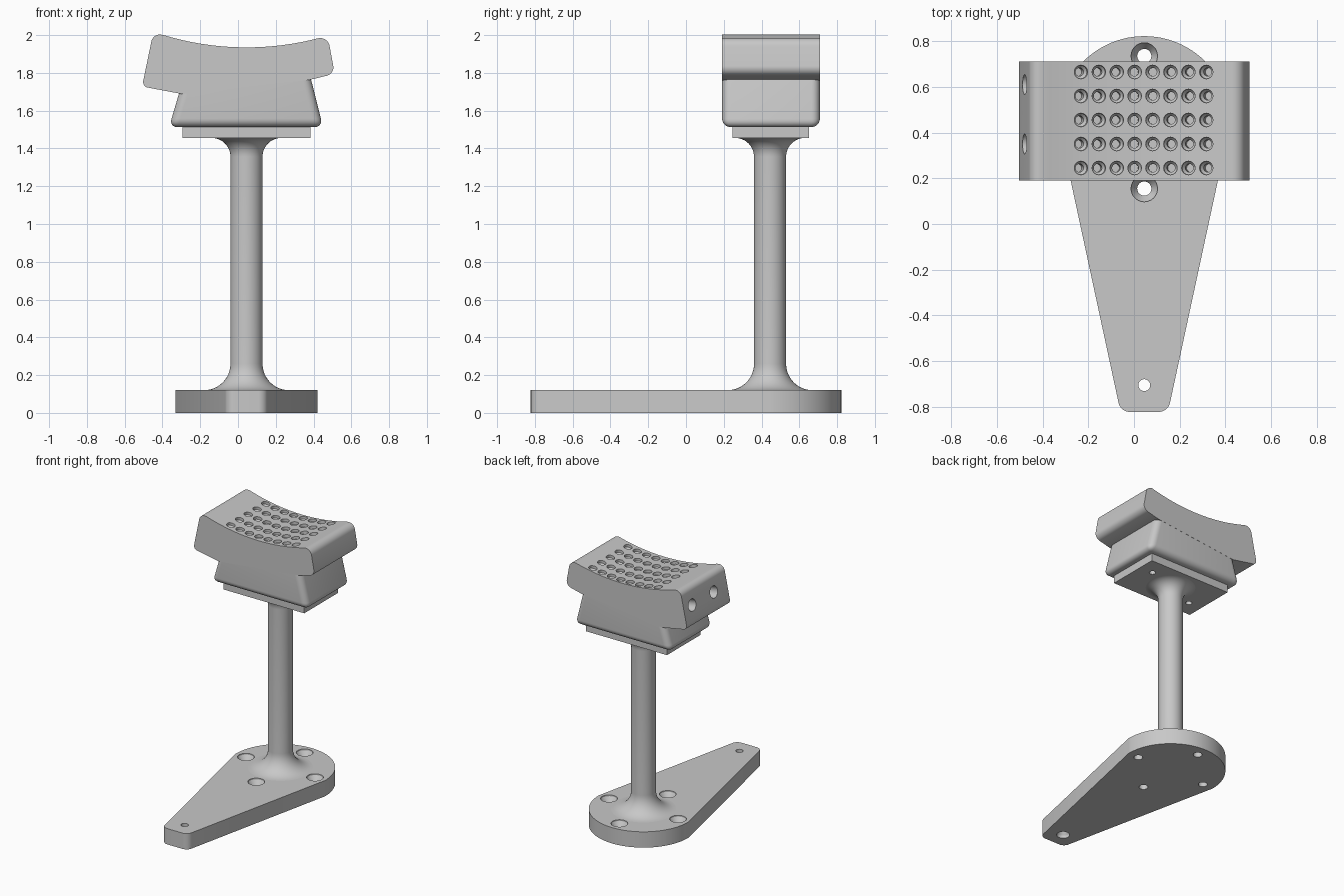
import bpy, bmesh, math
from mathutils import Vector, Matrix

if "Cube" in bpy.data.objects:
    bpy.data.objects.remove(bpy.data.objects["Cube"], do_unlink=True)

grey = bpy.data.materials.new("plain grey")
grey.use_nodes = True
grey.diffuse_color = (0.578, 0.578, 0.578, 1)
grey.node_tree.nodes["Principled BSDF"].inputs["Base Color"].default_value = grey.diffuse_color

CX, CY = 0.045, 0.445      # post axis
BASE_TOP = 0.12


def make_object(name, bm):
    bmesh.ops.recalc_face_normals(bm, faces=bm.faces)
    mesh = bpy.data.meshes.new(name)
    bm.to_mesh(mesh)
    bm.free()
    mesh.materials.append(grey)
    obj = bpy.data.objects.new(name, mesh)
    bpy.context.collection.objects.link(obj)
    return obj


def lathe(bm, profile, place, seg=24):
    """Closed solid of revolution from (radius, height) pairs."""
    rings = []
    for r, z in profile:
        angles = [2 * math.pi * i / seg for i in range(seg)]
        rings.append([bm.verts.new(place @ Vector((r * math.cos(a), r * math.sin(a), z))) for a in angles])
    for low, high in zip(rings, rings[1:]):
        for i in range(seg):
            j = (i + 1) % seg
            bm.faces.new((low[i], low[j], high[j], high[i]))
    bm.faces.new(rings[0][::-1])
    bm.faces.new(rings[-1])


def round_corners(corners, steps=8):
    """Corners are (x, y, radius); zero radius stays sharp."""
    out = []
    for i, (x, y, r) in enumerate(corners):
        p = Vector((x, y))
        if r == 0:
            out.append(p)
            continue
        a = (Vector(corners[i - 1][:2]) - p).normalized()
        b = (Vector(corners[(i + 1) % len(corners)][:2]) - p).normalized()
        half = a.angle(b) / 2
        centre = p + (a + b).normalized() * (r / math.sin(half))
        start = p + a * (r / math.tan(half)) - centre
        end = p + b * (r / math.tan(half)) - centre
        for k in range(steps + 1):
            out.append(centre + start.lerp(end, k / steps).normalized() * r)
    return out


def prism(points, offset):
    bm = bmesh.new()
    face = bm.faces.new([bm.verts.new(p) for p in points])
    new = bmesh.ops.extrude_face_region(bm, geom=[face])["geom"]
    bmesh.ops.translate(bm, vec=offset, verts=[g for g in new if isinstance(g, bmesh.types.BMVert)])
    # the extrusion keeps the starting face, so the solid is closed
    return bm


def block(low, high):
    bm = bmesh.new()
    bmesh.ops.create_cube(bm, size=1)
    for v in bm.verts:
        v.co = [h if c > 0 else l for c, l, h in zip(v.co, low, high)]
    return bm


def drill(obj, bm):
    """Cut the solids in bm out of obj and discard the cutter."""
    cutter = make_object("hole_cutter", bm)
    cutter.hide_render = True
    mod = obj.modifiers.new("holes", 'BOOLEAN')
    mod.operation, mod.solver, mod.object = 'DIFFERENCE', 'EXACT', cutter
    graph = bpy.context.evaluated_depsgraph_get()
    graph.update()
    mesh = bpy.data.meshes.new_from_object(obj.evaluated_get(graph))
    obj.modifiers.clear()
    obj.data = mesh
    bpy.data.objects.remove(cutter, do_unlink=True)


# Base: half disc tapering to a rounded toe
R = 0.377
outline = [(CX - 0.104, -0.822, 0.05), (CX + 0.104, -0.822, 0.05)]
outline += [(CX + R * math.cos(t), CY + R * math.sin(t), 0)
            for t in (math.pi * i / 48 for i in range(49))]
base = make_object("base", prism([(p.x, p.y, 0) for p in round_corners(outline)], (0, 0, BASE_TOP)))
holes = bmesh.new()
for i in range(4):
    a = i * math.pi / 2
    spot = Matrix.Translation((CX + 0.29 * math.cos(a), CY + 0.29 * math.sin(a), 0))
    lathe(holes, [(0.031, -0.02), (0.031, 0.07), (0.058, 0.11), (0.058, 0.14)], spot)
lathe(holes, [(0.045, -0.02), (0.045, 0.02), (0.026, 0.05), (0.026, 0.14)],
      Matrix.Translation((CX, -0.705, 0)))
drill(base, holes)

# Post with a flared foot and neck
POST, FOOT, NECK, NECK_TOP = 0.085, 0.14, 0.10, 1.456
profile = []
for i in range(13):
    a = math.pi / 2 * i / 12
    profile.append((POST + FOOT * (1 - math.sin(a)), BASE_TOP + FOOT * (1 - math.cos(a))))
for i in range(13):
    a = math.pi / 2 * i / 12
    profile.append((POST + NECK * (1 - math.cos(a)), NECK_TOP - NECK * (1 - math.sin(a))))
bm = bmesh.new()
lathe(bm, profile, Matrix.Translation((CX, CY, 0)), 48)
post = make_object("post", bm)

# Mounting plate with two screw holes underneath
plate = make_object("mounting_plate", block((-0.295, 0.245, 1.455), (0.385, 0.65, 1.517)))
holes = bmesh.new()
for s in (-1, 1):
    lathe(holes, [(0.022, -0.02), (0.022, 0.05)],
          Matrix.Translation((CX + s * 0.23, CY + s * 0.08, 1.455)))
drill(plate, holes)

# Lower head: tapered block with rounded edges
bm = block((-0.365, 0.191, 1.513), (0.45, 0.709, 1.8))
for v in bm.verts:
    if v.co.z > 1.7:
        v.co.x = 0.378 if v.co.x > 0 else -0.28
edges = [e for e in bm.edges if min(v.co.z for v in e.verts) < 1.7]
bmesh.ops.bevel(bm, geom=edges, offset=0.045, segments=6, profile=0.5, affect='EDGES')
lower_head = make_object("lower_head", bm)

# Upper head: saddle profile with a shallow concave top
ARC = 1.51
arc_centre = Vector((CX, 1.935 + ARC))


def arc_z(x):
    return arc_centre.y - math.sqrt(ARC ** 2 - (x - CX) ** 2)


saddle = [(-0.508, 1.728, 0.03), (-0.295, 1.688, 0), (0.375, 1.762, 0),
          (0.512, 1.795, 0.045), (0.475, 1.996, 0.05)]
for i in range(33):
    x = 0.41 - 0.805 * i / 32
    saddle.append((x, arc_z(x), 0))
saddle.append((-0.45, 2.008, 0.045))
upper_head = make_object("upper_head", prism([(p.x, 0.19, p.y) for p in round_corners(saddle)], (0, 0.52, 0)))

holes = bmesh.new()
for col in range(8):
    x = -0.232 + 0.0783 * col
    normal = Vector((arc_centre.x - x, 0, arc_centre.y - arc_z(x))).normalized()
    tilt = Vector((0, 0, 1)).rotation_difference(normal).to_matrix().to_4x4()
    for row in range(5):
        spot = Matrix.Translation((x, 0.245 + 0.105 * row, arc_z(x))) @ tilt
        lathe(holes, [(0.018, -0.08), (0.018, -0.035), (0.03, -0.02), (0.03, 0.03)], spot, 16)
side = Vector((-0.986, 0, 0.165))
tilt = Vector((0, 0, 1)).rotation_difference(side).to_matrix().to_4x4()
for y in (0.35, 0.61):
    lathe(holes, [(0.044, -0.1), (0.044, 0.03)], Matrix.Translation((-0.482, y, 1.87)) @ tilt)
drill(upper_head, holes)

# Smooth shading with crisp edges
for obj in (base, post, plate, lower_head, upper_head):
    bpy.ops.object.select_all(action='DESELECT')
    obj.select_set(True)
    bpy.context.view_layer.objects.active = obj
    bpy.ops.object.shade_smooth_by_angle(angle=math.radians(30))
